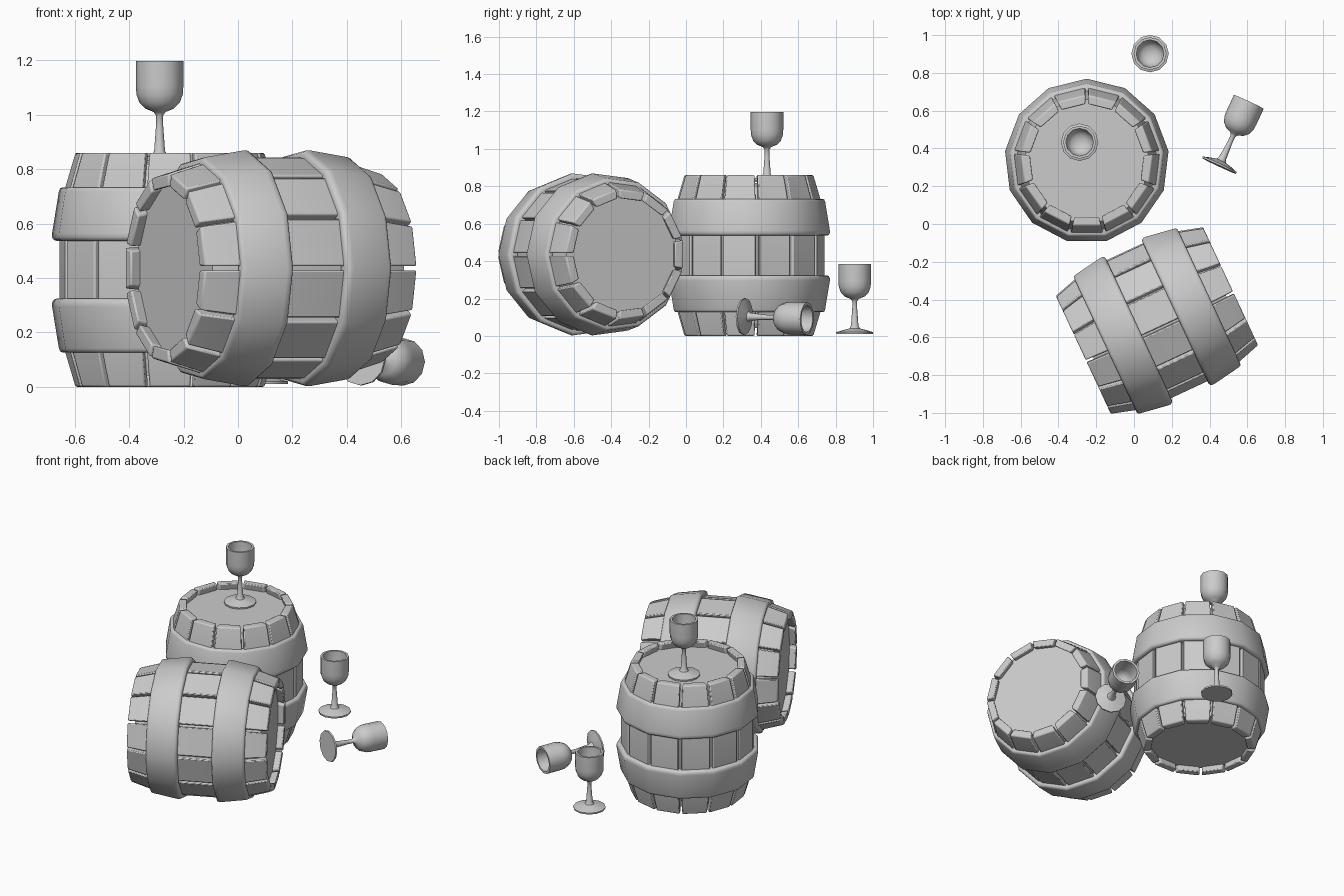
import bpy, bmesh, math
from mathutils import Matrix, Vector

if "Cube" in bpy.data.objects:
    bpy.data.objects.remove(bpy.data.objects["Cube"])

SIDES = 13            # staves per barrel
H = 0.86              # barrel height
TAN = math.tan(math.pi / SIDES)
COS = math.cos(math.pi / SIDES)


def finish(bm, name, mat, angle, bevel=0.0):
    bmesh.ops.remove_doubles(bm, verts=bm.verts, dist=1e-5)
    bmesh.ops.recalc_face_normals(bm, faces=bm.faces)
    me = bpy.data.meshes.new(name)
    bm.to_mesh(me)
    bm.free()
    ob = bpy.data.objects.new(name, me)
    bpy.context.collection.objects.link(ob)
    ob.matrix_world = mat
    if bevel:
        m = ob.modifiers.new("bevel", 'BEVEL')
        m.width, m.segments, m.limit_method = bevel, 2, 'ANGLE'
        m.angle_limit = math.radians(40)
    bpy.ops.object.select_all(action='DESELECT')
    bpy.context.view_layer.objects.active = ob
    ob.select_set(True)
    bpy.ops.object.shade_smooth_by_angle(angle=math.radians(angle))
    return ob


def revolve(bm, profile, n, closed=False):
    """Ring of n sides with one corner pointing to +y."""
    rings = []
    for i in range(n):
        a = math.pi / 2 + 2 * math.pi * i / n
        rings.append([bm.verts.new((r * math.cos(a), r * math.sin(a), z)) for r, z in profile])
    count = len(profile) if closed else len(profile) - 1
    for i in range(n):
        p, q = rings[i], rings[(i + 1) % n]
        for j in range(count):
            k = (j + 1) % len(profile)
            bm.faces.new((p[j], q[j], q[k], p[k]))


def mirrored(half):
    return half + [(r, H - z) for r, z in reversed(half)]


def barrel(prefix, mat):
    # staves: bowed planks with narrow gaps between them
    outline = mirrored([(0.341, 0.0), (0.380, 0.135), (0.399, 0.30)])
    thick, gap = 0.048, 0.016
    bm = bmesh.new()
    for i in range(SIDES):
        rot = Matrix.Rotation(math.pi / 2 + (i + 0.5) * 2 * math.pi / SIDES, 3, 'Z')
        rows = []
        for r, z in outline:
            ri = r - thick
            to, ti = r * TAN - gap / 2, ri * TAN - gap / 2
            rows.append([bm.verts.new(rot @ Vector(c)) for c in
                         ((r, -to, z), (r, to, z), (ri, ti, z), (ri, -ti, z))])
        for a, b in zip(rows, rows[1:]):
            for j in range(4):
                k = (j + 1) % 4
                bm.faces.new((a[j], a[k], b[k], b[j]))
        bm.faces.new(rows[0])
        bm.faces.new(rows[-1])
    finish(bm, prefix + "_staves", mat, 30, 0.007)

    # recessed heads with the inner core behind the gaps
    bm = bmesh.new()
    half = [(0, 0.042), (0.318 / COS, 0.042), (0.346 / COS, 0.135), (0.366 / COS, 0.30)]
    revolve(bm, mirrored(half), SIDES)
    finish(bm, prefix + "_heads", mat, 30)

    # two wide hoops with rounded edges
    hoop = [(0.370, 0.127), (0.398, 0.127), (0.406, 0.131), (0.411, 0.142), (0.436, 0.295),
            (0.436, 0.310), (0.430, 0.320), (0.420, 0.324), (0.385, 0.324)]
    bm = bmesh.new()
    revolve(bm, hoop, SIDES, True)
    revolve(bm, [(r, H - z) for r, z in hoop], SIDES, True)
    finish(bm, prefix + "_hoops", mat, 40)


def goblet(name, mat):
    profile = [(0, 0), (0.098, 0), (0.099, 0.010), (0.060, 0.022), (0.028, 0.030), (0.020, 0.045),
               (0.013, 0.14), (0.013, 0.175), (0.022, 0.188), (0.052, 0.200), (0.074, 0.222),
               (0.085, 0.252), (0.087, 0.280), (0.087, 0.375), (0.073, 0.375), (0.071, 0.270),
               (0.062, 0.238), (0.040, 0.218), (0, 0.212)]
    bm = bmesh.new()
    revolve(bm, profile, 12)
    finish(bm, name, mat, 40)


# standing barrel
barrel("standing_barrel", Matrix.Translation((-0.25, 0.333, 0)))

# barrel lying on its side
a = math.radians(25)
axis, yv = Vector((math.cos(a), math.sin(a), 0)), Vector((math.sin(a), -math.cos(a), 0))
lying = Matrix((yv.cross(axis), yv, axis)).transposed().to_4x4()
barrel("lying_barrel", Matrix.Translation((0.12, -0.508, 0.436)) @ lying
       @ Matrix.Translation((0, 0, -H / 2)))

# goblets: on the barrel, on the floor, tipped over
goblet("goblet_on_barrel", Matrix.Translation((-0.288, 0.433, 0.822)))
goblet("goblet_on_floor", Matrix.Translation((0.085, 0.902, 0.01)))
tip = Vector((0.156, 0.336, -0.012)).to_track_quat('Z', 'Y').to_matrix().to_4x4()
goblet("tipped_goblet", Matrix.Translation((0.45, 0.307, 0.104)) @ tip)
